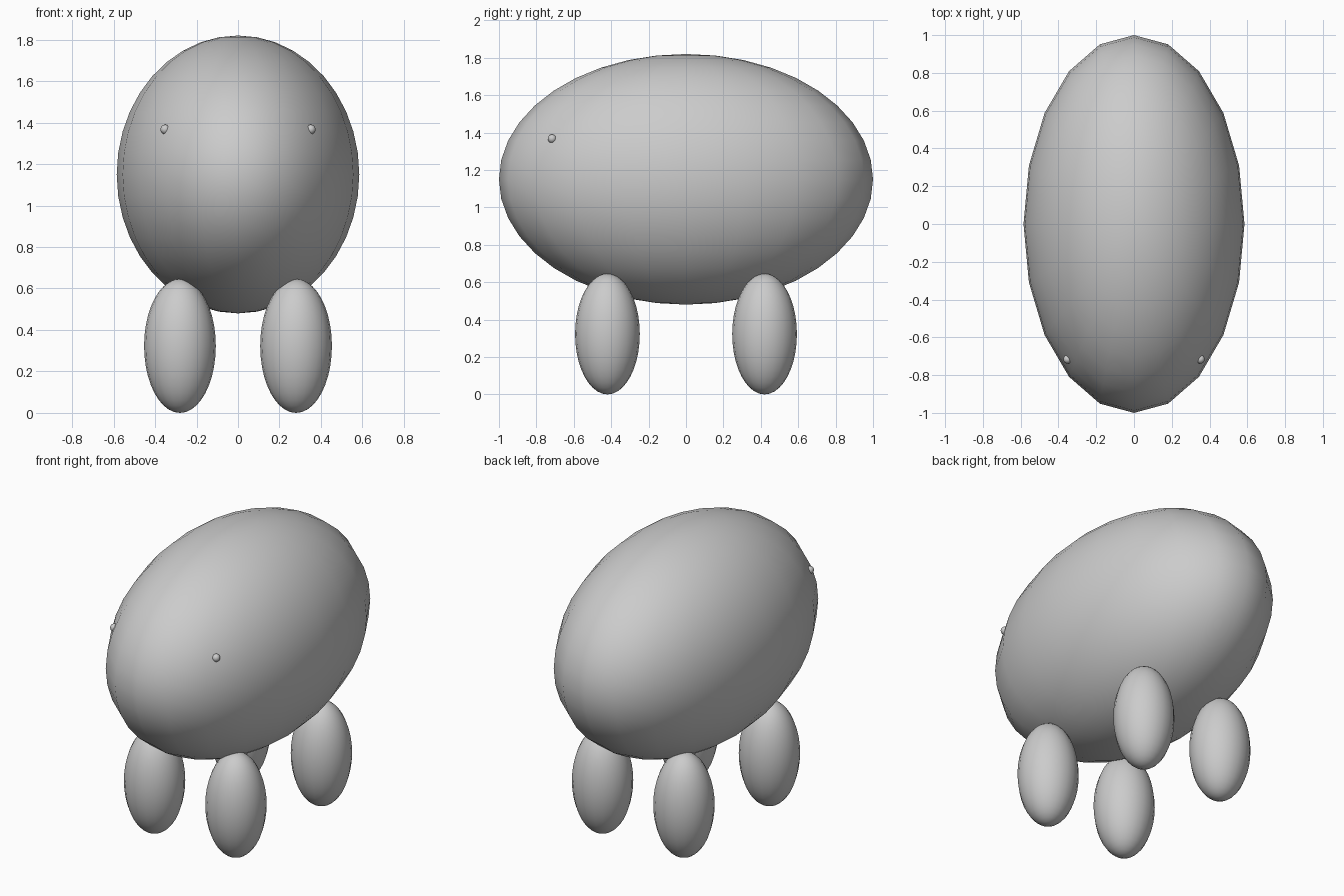
import bpy

if "Cube" in bpy.data.objects:
    bpy.data.objects.remove(bpy.data.objects["Cube"])


def ellipsoid(name, center, radii, segments=20, rings=20):
    bpy.ops.mesh.primitive_uv_sphere_add(segments=segments, ring_count=rings,
                                         radius=1, location=center)
    ob = bpy.context.object
    ob.name = name
    ob.scale = radii
    bpy.ops.object.transform_apply(location=False, rotation=False, scale=True)
    bpy.ops.object.shade_smooth()
    return ob


# Egg-shaped body
ellipsoid("body", (0, 0, 1.15), (0.585, 1.0, 0.67))

for side, sx in (("right", 1), ("left", -1)):
    # Stubby legs
    for end, sy in (("front", -1), ("back", 1)):
        ellipsoid(f"{end}_{side}_leg", (sx * 0.28, sy * 0.42, 0.323),
                  (0.173, 0.173, 0.323))
    # Small eyes half sunk into the body
    ellipsoid(f"{side}_eye", (sx * 0.351, -0.716, 1.367), (0.023, 0.023, 0.023))
